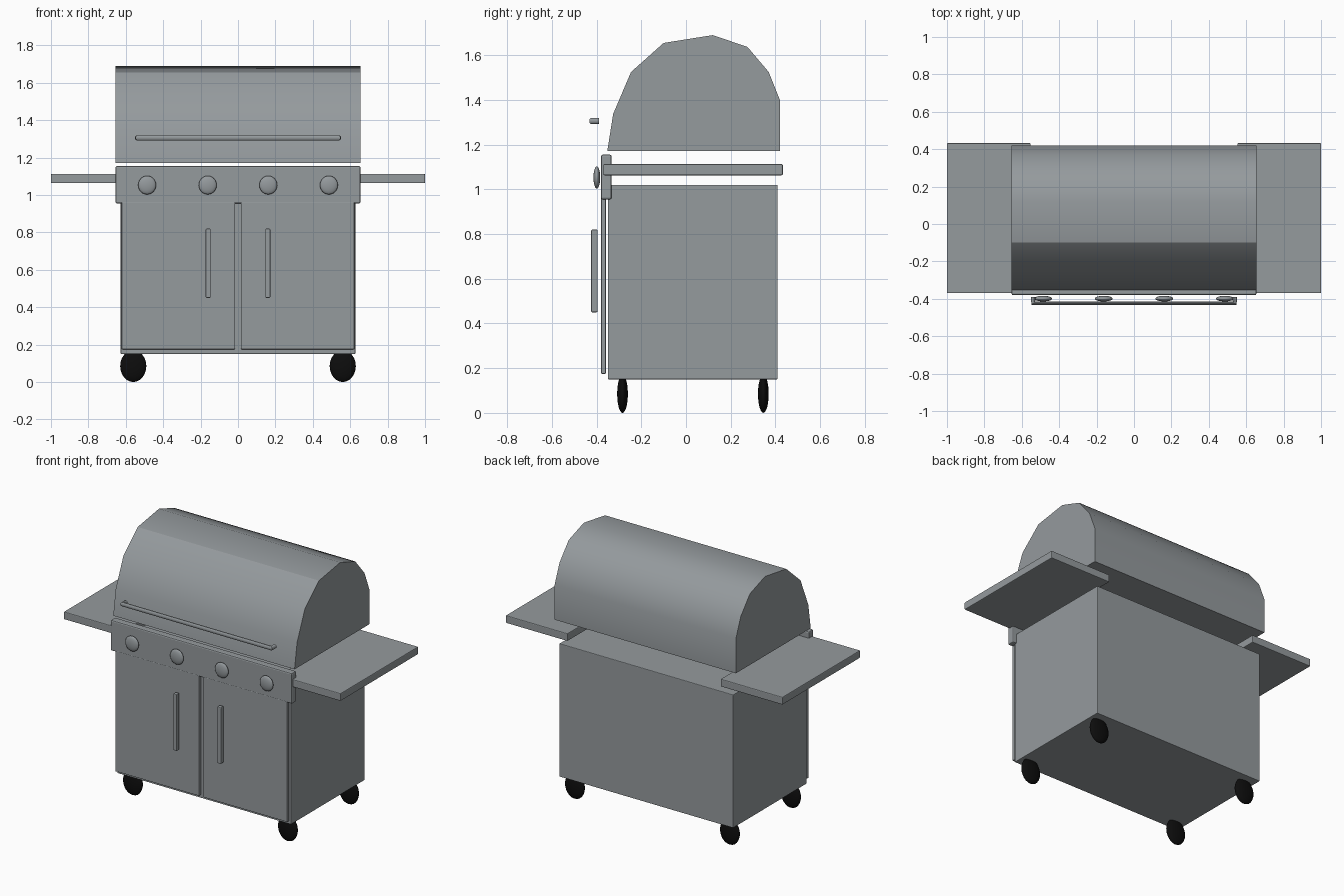
import bpy, bmesh, math
from mathutils import Matrix

if "Cube" in bpy.data.objects:
    bpy.data.objects.remove(bpy.data.objects["Cube"], do_unlink=True)


def material(name, rgb, rough):
    m = bpy.data.materials.new(name)
    m.use_nodes = True
    m.diffuse_color = (*rgb, 1)
    node = m.node_tree.nodes["Principled BSDF"]
    node.inputs["Base Color"].default_value = (*rgb, 1)
    node.inputs["Roughness"].default_value = rough
    return m


steel = material("steel grey", (0.30, 0.325, 0.34), 0.5)
rubber = material("black rubber", (0.004, 0.004, 0.004), 0.8)


def finish(name, bm, mat, angle=None):
    bmesh.ops.recalc_face_normals(bm, faces=bm.faces[:])
    mesh = bpy.data.meshes.new(name)
    bm.to_mesh(mesh)
    bm.free()
    mesh.materials.append(mat)
    ob = bpy.data.objects.new(name, mesh)
    bpy.context.collection.objects.link(ob)
    if angle:
        smooth(ob, angle)
    return ob


def smooth(ob, angle):
    bpy.ops.object.select_all(action='DESELECT')
    ob.select_set(True)
    bpy.context.view_layer.objects.active = ob
    bpy.ops.object.shade_smooth_by_angle(angle=math.radians(angle))


def box(name, xs, ys, zs, bevel=0.004):
    """Box given by its extents on each axis, with softened edges."""
    bm = bmesh.new()
    bmesh.ops.create_cube(bm, size=1)
    for v in bm.verts:
        for i, (lo, hi) in enumerate((xs, ys, zs)):
            v.co[i] = hi if v.co[i] > 0 else lo
    ob = finish(name, bm, steel)
    mod = ob.modifiers.new("soft edges", 'BEVEL')
    mod.width = bevel
    mod.segments = 2
    return ob


def ellipsoid(name, centre, radii, mat):
    """Squashed ball whose poles lie along the y axis."""
    bm = bmesh.new()
    bmesh.ops.create_uvsphere(bm, u_segments=24, v_segments=12, radius=1)
    turn = Matrix.Rotation(math.pi / 2, 4, 'X')
    place = Matrix.Translation(centre) @ Matrix.Diagonal((*radii, 1)) @ turn
    bmesh.ops.transform(bm, matrix=place, verts=bm.verts[:])
    return finish(name, bm, mat, 60)


# Cabinet and control panel
box("cabinet", (-0.628, 0.628), (-0.35, 0.41), (0.15, 1.02))
box("control_panel", (-0.655, 0.655), (-0.38, -0.333), (0.955, 1.155), 0.008)

# Doors, door handles and side shelves, mirrored left and right
for side, s in (("left", 1), ("right", -1)):
    def span(a, b):
        return sorted((s * a, s * b))
    box(side + "_door", span(0.016, 0.622), (-0.38, -0.358), (0.175, 0.965))
    box(side + "_door_handle", span(0.146, 0.173), (-0.424, -0.395), (0.45, 0.82), 0.005)
    box(side + "_shelf", span(0.553, 1.0), (-0.37, 0.433), (1.063, 1.113), 0.005)

    # Wheels
    for end, y in (("front", -0.284), ("back", 0.346)):
        ellipsoid(f"{end}_{side}_wheel", (s * 0.56, y, 0.085), (0.07, 0.024, 0.085), rubber)

# Control knobs
for i in range(4):
    ellipsoid(f"knob_{i + 1}", (-0.486 + i * 0.324, -0.399, 1.053), (0.048, 0.015, 0.05), steel)

# Hood: side profile extruded across the width
profile = [(-0.352, 1.172), (-0.326, 1.337), (-0.246, 1.525), (-0.10, 1.655), (0.12, 1.69),
           (0.275, 1.637), (0.37, 1.525), (0.42, 1.40), (0.42, 1.172)]
bm = bmesh.new()
face = bm.faces.new([bm.verts.new((-0.655, y, z)) for y, z in profile])
ext = bmesh.ops.extrude_face_region(bm, geom=[face], use_keep_orig=True)
bmesh.ops.translate(bm, vec=(1.31, 0, 0),
                    verts=[g for g in ext["geom"] if isinstance(g, bmesh.types.BMVert)])
finish("hood", bm, steel, 32.3)

# Hood handle: round bar bent back at both ends
curve = bpy.data.curves.new("hood_handle", 'CURVE')
curve.dimensions = '3D'
curve.bevel_depth = 0.014
curve.bevel_resolution = 3
curve.use_fill_caps = True
path = [(-0.538, -0.39), (-0.538, -0.423), (0.538, -0.423), (0.538, -0.39)]
spline = curve.splines.new('POLY')
spline.points.add(len(path) - 1)
for p, (x, y) in zip(spline.points, path):
    p.co = (x, y, 1.306, 1)
curve.materials.append(steel)
handle = bpy.data.objects.new("hood_handle", curve)
bpy.context.collection.objects.link(handle)
bpy.ops.object.select_all(action='DESELECT')
handle.select_set(True)
bpy.context.view_layer.objects.active = handle
bpy.ops.object.convert(target='MESH')
smooth(bpy.context.object, 40)
